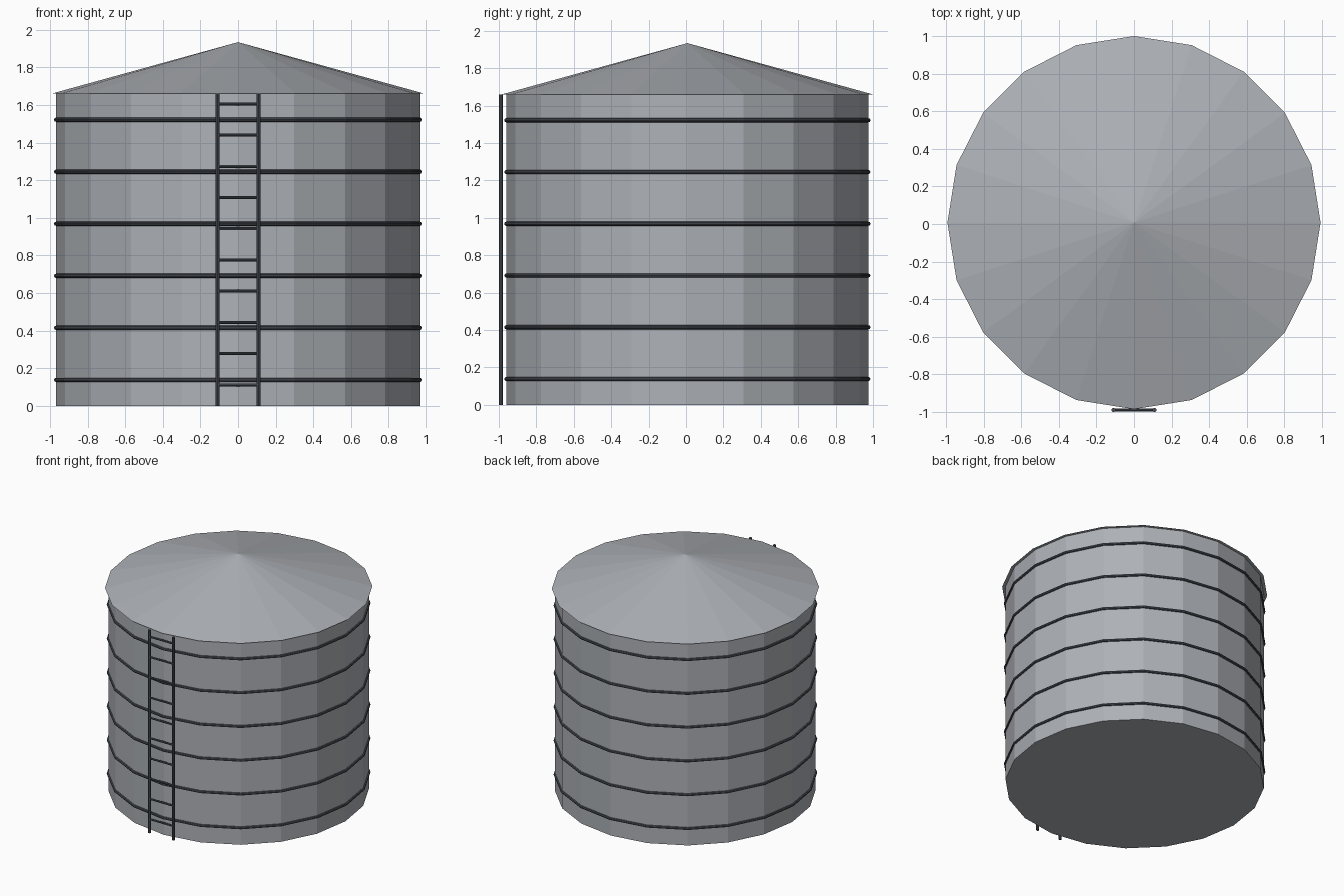
import bpy
import math

if "Cube" in bpy.data.objects:
    bpy.data.objects.remove(bpy.data.objects["Cube"], do_unlink=True)

SIDES = 20
CENTRE_Y = 0.0075
WALL_HEIGHT = 1.66
WALL_RADIUS = 0.967
RAIL_X = 0.109
RAIL_Y = -0.989


def make_material(name, colour):
    mat = bpy.data.materials.new(name)
    mat.use_nodes = True
    mat.diffuse_color = (*colour, 1)
    bsdf = next(n for n in mat.node_tree.nodes if n.type == "BSDF_PRINCIPLED")
    bsdf.inputs["Base Color"].default_value = (*colour, 1)
    return mat


steel = make_material("pale_steel", (0.42, 0.44, 0.47))
iron = make_material("dark_iron", (0.07, 0.08, 0.097))


def finish(name, mat):
    obj = bpy.context.object
    obj.name = name
    obj.data.materials.append(mat)
    return obj


def rod(name, radius, length, location, rotation=(0, 0, 0)):
    bpy.ops.mesh.primitive_cylinder_add(
        vertices=8, radius=radius, depth=length, location=location, rotation=rotation)
    return finish(name, iron)


# Tank wall
bpy.ops.mesh.primitive_cylinder_add(
    vertices=SIDES, radius=WALL_RADIUS, depth=WALL_HEIGHT,
    location=(0, CENTRE_Y, WALL_HEIGHT / 2))
finish("tank_wall", steel)

# Conical roof with a small overhang
roof_height = 0.274
bpy.ops.mesh.primitive_cone_add(
    vertices=SIDES, radius1=0.992, radius2=0, depth=roof_height,
    location=(0, CENTRE_Y, WALL_HEIGHT + roof_height / 2))
finish("roof", steel)

# Hoops evenly spaced up the wall
hoops = 6
for i in range(hoops):
    bpy.ops.mesh.primitive_torus_add(
        major_segments=SIDES, minor_segments=8,
        major_radius=WALL_RADIUS + 0.001, minor_radius=0.011,
        location=(0, CENTRE_Y, (i + 0.5) * WALL_HEIGHT / hoops))
    finish(f"hoop_{i + 1}", iron)

# Ladder rails
for side, sign in (("left", 1), ("right", -1)):
    rod(f"ladder_rail_{side}", 0.011, WALL_HEIGHT,
        (sign * RAIL_X, RAIL_Y, WALL_HEIGHT / 2))

# Ladder rungs
for i in range(10):
    rod(f"ladder_rung_{i + 1}", 0.008, 2 * RAIL_X,
        (0, RAIL_Y, 0.112 + i * 0.166), (0, math.pi / 2, 0))
